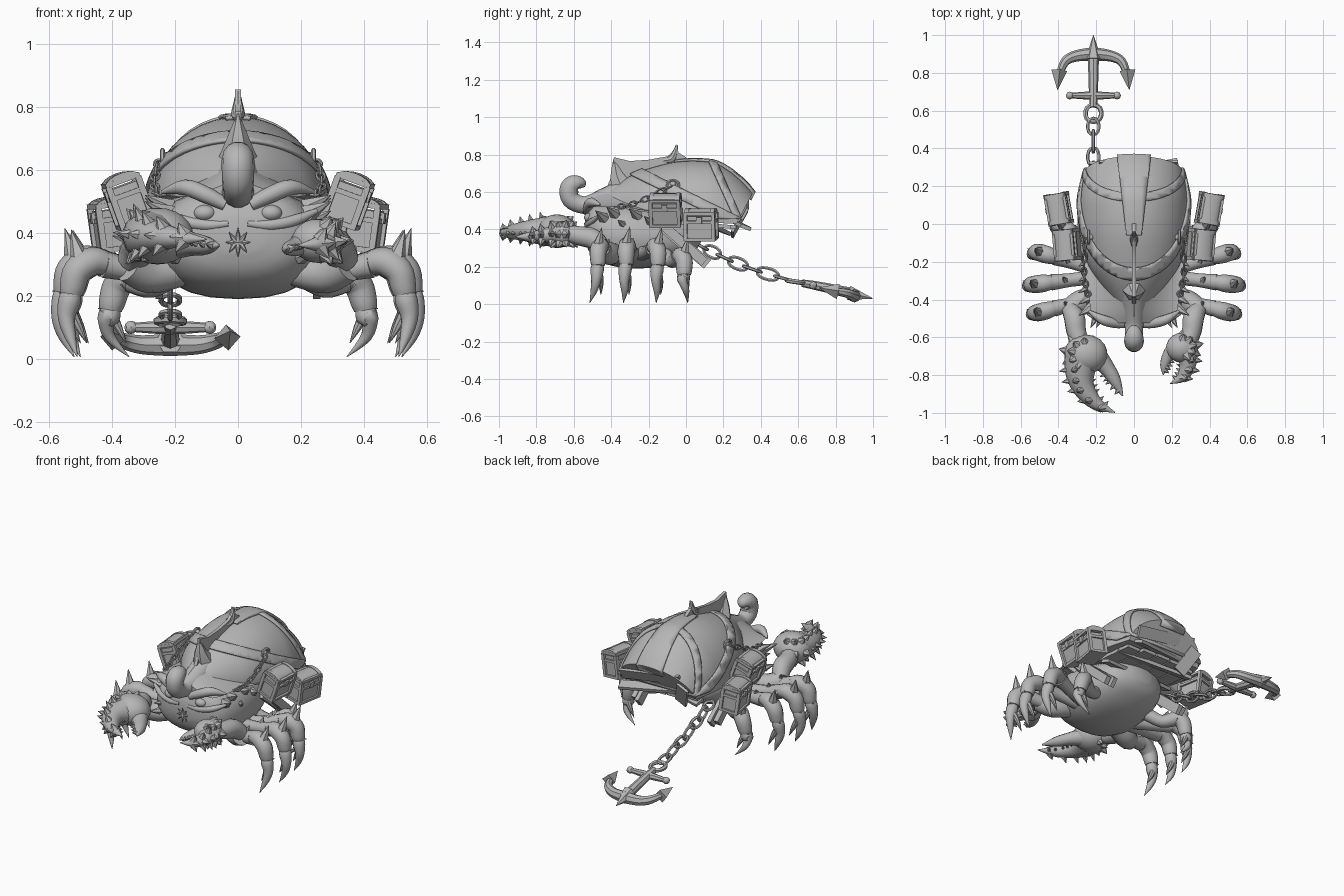
import bpy, bmesh, math, random
from mathutils import Vector, Matrix, Euler

if "Cube" in bpy.data.objects:
    bpy.data.objects.remove(bpy.data.objects["Cube"])

random.seed(4)
mat = bpy.data.materials.new("stone grey")
mat.diffuse_color = (0.47, 0.47, 0.47, 1)
mat.use_nodes = True
mat.node_tree.nodes["Principled BSDF"].inputs["Base Color"].default_value = mat.diffuse_color
V = Vector


def finish(name, bm, angle=35):
    bmesh.ops.recalc_face_normals(bm, faces=bm.faces[:])
    me = bpy.data.meshes.new(name)
    bm.to_mesh(me)
    bm.free()
    me.materials.append(mat)
    ob = bpy.data.objects.new(name, me)
    bpy.context.collection.objects.link(ob)
    bpy.ops.object.select_all(action='DESELECT')
    ob.select_set(True)
    bpy.context.view_layer.objects.active = ob
    bpy.ops.object.shade_smooth_by_angle(angle=math.radians(angle))
    return ob


def skin(bm, rings, closed=False):
    n = len(rings[0])
    vs = [[bm.verts.new(p) for p in r] for r in rings]
    for a, b in zip(vs, vs[1:] + (vs[:1] if closed else [])):
        for i in range(n):
            bm.faces.new((a[i], a[(i + 1) % n], b[(i + 1) % n], b[i]))
    if not closed:
        bm.faces.new(vs[0])
        bm.faces.new(vs[-1])


def smooth_path(pts, k):
    """Catmull-Rom through tuples of any length."""
    p = [pts[0]] + list(pts) + [pts[-1]]
    out = []
    for i in range(1, len(p) - 2):
        for j in range(k):
            t = j / k
            out.append([0.5 * (2 * b + (c - a) * t + (2 * a - 5 * b + 4 * c - d) * t * t
                        + (3 * b - a - 3 * c + d) * t ** 3)
                        for a, b, c, d in zip(p[i - 1], p[i], p[i + 1], p[i + 2])])
    return out + [list(pts[-1])]


def add_tube(bm, pts, sides=12, k=4, flat=1.0, closed=False):
    """Tube through (x, y, z, radius) points; flat squashes it."""
    path = pts if closed else smooth_path(pts, k)
    c = [V(p[:3]) for p in path]
    rings, m = [], len(c)
    for i in range(m):
        nxt, prv = (c[(i + 1) % m], c[i - 1]) if closed else (c[min(i + 1, m - 1)], c[max(i - 1, 0)])
        t = (nxt - prv).normalized()
        if not rings:
            u = t.cross(V((0, 0, 1)) if abs(t.z) < 0.9 else V((0, 1, 0))).normalized()
        else:
            u = (u - t * u.dot(t)).normalized()
        w = u.cross(t)
        r = max(path[i][3], 0.0008)
        rings.append([c[i] + r * (u * math.cos(a) + w * math.sin(a) * flat)
                      for a in (2 * math.pi * j / sides for j in range(sides))])
    skin(bm, rings, closed)


def tube(name, pts, **kw):
    bm = bmesh.new()
    add_tube(bm, pts, **kw)
    return finish(name, bm)


def spike(bm, a, b, r):
    add_tube(bm, [(*a, r), (*b, 0.001)], sides=6, k=2)


def add_box(bm, c, size, rot=(0, 0, 0)):
    m = Matrix.Translation(c) @ Euler([math.radians(a) for a in rot]).to_matrix().to_4x4()
    bmesh.ops.create_cube(bm, size=1, matrix=m @ Matrix.Diagonal((*size, 1)))


def power(v, e):
    return math.copysign(abs(v) ** e, v)


def loft(bm, stations, n, half, e=1.0, flare=False):
    """Sections along y: (y, half width, bottom, top, shear)."""
    rings = []
    for y, w, zb, zt, sh in smooth_path(stations, 4):
        ring = []
        for i in range(n):
            a = math.pi * i / (n - 1) if half else 2 * math.pi * i / n
            up = math.sin(a) if half else 0.5 + 0.5 * power(math.sin(a), e)
            if flare:
                up = (1 - abs(math.cos(a))) ** 1.6
            z = zb + (zt - zb) * up
            ring.append((w * power(math.cos(a), e), y + sh * (z - zb), z))
        rings.append(ring)
    skin(bm, rings)


# Overturned ship hull carried as a shell
HULL = [(-.52, .035, .49, .54, 0), (-.42, .1, .50, .61, 0), (-.3, .19, .50, .685, 0),
        (-.2, .25, .49, .725, 0), (-.05, .288, .46, .762, 0), (.06, .298, .44, .768, .1),
        (.14, .292, .435, .74, .2), (.27, .262, .43, .60, .53)]
bm = bmesh.new()
loft(bm, HULL, 25, True)
finish("hull", bm, 30)

# Flared bow that sweeps out over the eyes
bm = bmesh.new()
loft(bm, [(-.525, .19, .515, .575, 0), (-.47, .225, .52, .61, 0), (-.38, .24, .52, .65, 0),
          (-.28, .255, .51, .69, 0), (-.15, .27, .49, .71, 0)], 21, True, 1.0, True)
finish("bow_flare", bm, 40)


def hull_band(name, planes, thick):
    bm = bmesh.new()
    loft(bm, HULL, 25, True)
    for co, no in planes + [((0, 0, .455), (0, 0, 1))]:
        bmesh.ops.bisect_plane(bm, geom=bm.verts[:] + bm.edges[:] + bm.faces[:],
                               plane_co=co, plane_no=no, clear_inner=True)
    bmesh.ops.delete(bm, geom=[f for f in bm.faces if abs(f.normal.z) > .8 and f.calc_center_median().z < .51],
                     context='FACES')
    ob = finish(name, bm)
    s = ob.modifiers.new("thickness", 'SOLIDIFY')
    s.thickness, s.offset = thick, 1


hull_band("slanted_strake", [((0, -.32, .70), (0, .44, .9)), ((0, -.24, .72), (0, -.44, -.9))], .012)
hull_band("keel_strip", [((-.045, 0, 0), (1, .12, 0)), ((.045, 0, 0), (-1, .12, 0)),
                         ((0, -.06, 0), (0, 1, 0)), ((0, 0, .56), (0, 0, 1))], .012)
hull_band("cross_rib", [((0, .12, .76), (0, 1, .45)), ((0, .16, .76), (0, -1, -.45))], .01)

# Keel fin with two points
bm = bmesh.new()
prof = [(-.5, .54), (-.43, .61), (-.40, .68), (-.385, .785), (-.3, .765), (-.2, .772), (-.1, .79),
        (-.07, .815), (-.05, .855), (-.04, .81), (0, .785), (.02, .74), (-.15, .70), (-.35, .6)]
f = bm.faces.new([bm.verts.new((-.01, y, z)) for y, z in prof])
new = bmesh.ops.extrude_face_region(bm, geom=[f])["geom"]
bmesh.ops.translate(bm, vec=(.02, 0, 0), verts=[v for v in new if isinstance(v, bmesh.types.BMVert)])
finish("keel_fin", bm)
tube("bow_spike", [(0, -.34, .62, .07), (0, -.37, .69, .04), (0, -.385, .78, .003)], sides=6)
tube("fin_base", [(0, -.14, .765, .006), (0, -.08, .775, .022), (0, -.055, .82, .013), (0, -.05, .85, .006)], sides=8)

# Curled prow
tube("curled_prow", [(0, -.34, .59, .075), (0, -.46, .545, .062), (0, -.55, .53, .048), (0, -.615, .56, .05),
                     (0, -.625, .615, .052), (0, -.6, .641, .05), (0, -.565, .64, .038),
                     (0, -.555, .622, .015)], sides=14)

# Crab body
bm = bmesh.new()
loft(bm, [(-.54, .08, .34, .45, 0), (-.51, .19, .27, .52, 0), (-.43, .25, .215, .545, 0), (-.28, .27, .19, .54, 0),
          (-.1, .24, .21, .5, 0), (.03, .18, .27, .46, 0), (.08, .06, .33, .42, 0)], 24, False, .85)
finish("crab_body", bm)

# Mouth
bm = bmesh.new()
for a in range(8):
    t = a * math.pi / 4
    spike(bm, (.008 * math.cos(t), -.54, .37), (.04 * math.cos(t), -.552, .37 + .045 * math.sin(t)), .012)
finish("mouth", bm)

# Deck planks below the shell and broken boards at the stern
bm = bmesh.new()
for i in range(5):
    add_box(bm, ((i - 2) * .1, .1, .425), (.092, .34 - .03 * abs(i - 2) + .02 * (i % 2), .02), (-5, 0, 0))
for y, z, w, tilt in ((.02, .40, .54, 4), (.17, .405, .5, -5), (.27, .435, .48, 6)):
    add_box(bm, (0, y, z), (w, .06, .02), (-20, tilt, 2 * tilt))
add_box(bm, (.02, .315, .515), (.42, .015, .07), (-28, 9, 0))
add_box(bm, (-.17, .285, .44), (.08, .015, .17), (-27, -25, 0))
finish("broken_planks", bm)

for s, side in ((-1, "left"), (1, "right")):
    # Slanted support boards
    bm = bmesh.new()
    add_box(bm, (s * .25, .0, .31), (.025, .3, .06), (-40, 0, 0))
    add_box(bm, (s * .285, -.02, .33), (.03, .32, .05), (-42, 0, 0))
    finish(side + "_support_boards", bm)
    # Brow, cheek and eye
    tube(side + "_brow", [(s * .04, -.53, .49, .02), (s * .1, -.525, .52, .026), (s * .17, -.505, .545, .025),
                          (s * .24, -.46, .53, .006)])
    tube(side + "_cheek_ridge", [(s * .03, -.535, .43, .01), (s * .1, -.525, .425, .018), (s * .18, -.505, .44, .018),
                                 (s * .25, -.47, .47, .008)])
    bm = bmesh.new()
    bmesh.ops.create_uvsphere(bm, u_segments=16, v_segments=10, radius=1, matrix=Matrix.Translation(
        (s * .105, -.515, .463)) @ Matrix.Diagonal((.036, .03, .026, 1)))
    finish(side + "_eye", bm)
    # Carapace edge spikes
    bm = bmesh.new()
    for y, z in ((-.46, .48), (-.4, .5), (-.34, .43), (-.28, .49), (-.2, .45)):
        spike(bm, (s * .22, y + .02, z - .02), (s * .295, y - .025, z + .02), .032)
    for x, z in ((.17, .38), (.2, .32)):
        spike(bm, (s * x, -.49, z), (s * (x + .03), -.55, z + .01), .022)
    finish(side + "_carapace_spikes", bm)

    # Walking legs with segmented armour and curved claws
    for i, (yb, yk, yt, k, foot, h) in enumerate(((-.39, -.47, -.515, .51, .51, .31), (-.28, -.32, -.335, .53, .52, .315),
                                                  (-.24, -.15, -.16, .505, .5, .31), (-.12, -.01, .01, .385, .345, .26))):
        bm = bmesh.new()

        def at(f, z, r):
            return (s * (.2 + (k - .2) * f), yb + (yk - yb) * f, z, r)

        add_tube(bm, [at(0, .27, .04), at(.4, h - .03, .036), at(.72, h - .01, .043)])
        add_tube(bm, [at(.66, h - .01, .034), at(.84, h, .046), at(1, h - .03, .046), (s * (k + .015), yk, h - .08, .042),
                      (s * (k + .02), yk, h - .105, .036)])
        add_tube(bm, [(s * (k + .015), yk, h - .09, .028), (s * (k + .025), yk - .005, h - .125, .036),
                      (s * (k + .035), yk - .01, .13, .027), (s * (k + .022), (yk + yt) / 2, .07, .018),
                      (s * foot, yt, .006, .001)])
        add_tube(bm, [(s * (k + .02), yk + .01, .15, .018), (s * (k - .005), yk + .015, .1, .013),
                      (s * (k - .03), yk + .015, .05, .001)], sides=8)
        spike(bm, (s * (k - .01), yk, h), (s * (k + .02), yk + .02, h + .1), .034)
        spike(bm, (s * (k + .01), yk, h - .1), (s * (k + .06), yk + .02, h - .1), .022)
        spike(bm, at(.5, h, 0)[:3], (s * (.21 + (k - .2) * .5), (yb + yk) / 2 + .02, h + .04), .02)
        finish(f"{side}_leg_{i + 1}", bm)

    # Treasure chests with trim, inset front and low lid
    for j, (c, rot) in enumerate((((.4, .08, .425), (0, s * 8, s * -10)), ((.35, -.11, .505), (0, s * 20, s * -5)))):
        bm = bmesh.new()
        add_box(bm, (0, 0, -.01), (.095, .145, .12))
        for z in (-.075, .02, .066):
            add_box(bm, (0, 0, z), (.115, .165, .016))
        for x in (-.05, .05):
            for y in (-.075, .075):
                add_box(bm, (x, y, -.01), (.02, .02, .14))
        rim = [(.052 * math.cos(math.pi * a / 8), .066 + .022 * math.sin(math.pi * a / 8)) for a in range(9)]
        for y, l, g in ((0, .14, .92), (-.07, .022, 1.08), (.07, .022, 1.08)):
            skin(bm, [[(x * g, y + e * l / 2, .066 + (z - .066) * g) for x, z in rim] for e in (-1, 1)])
        add_box(bm, (s * .058, 0, .03), (.012, .03, .035))
        bm.transform(Matrix.Translation((s * c[0], c[1], c[2])) @ Euler(
            [math.radians(a) for a in rot]).to_matrix().to_4x4())
        finish(f"{side}_chest_{j + 1}", bm)


# Chains of interlocking oval links
def link(bm, a, b, width, r, turn):
    a, b = V(a), V(b)
    d = (b - a).normalized()
    u = d.cross(V((0, 0, 1))).normalized()
    if turn:
        u = u.cross(d)
    c, l = (a + b) / 2, (b - a).length * .64
    pts = [(*(c + d * l * math.cos(t) + u * width * math.sin(t) * (1.25 - .25 * abs(math.sin(t)))), r)
           for t in (2 * math.pi * i / 14 for i in range(14))]
    add_tube(bm, pts, sides=6, closed=True)


def chain(name, path, n, width, r):
    bm = bmesh.new()
    p = smooth_path(path, 12)
    at = [p[round(i * (len(p) - 1) / n)] for i in range(n + 1)]
    for i in range(n):
        link(bm, at[i], at[i + 1], width, r, i % 2)
    return finish(name, bm)


for s, side in ((-1, "left"), (1, "right")):
    chain(side + "_side_chain", [(s * .25, -.08, .63), (s * .265, -.2, .57), (s * .26, -.3, .53),
                                 (s * .24, -.38, .52)], 9, .013, .005)
    bm = bmesh.new()
    link(bm, (s * .24, -.095, .635), (s * .24, -.045, .635), .028, .008, 1)
    bmesh.ops.create_uvsphere(bm, u_segments=10, v_segments=6, radius=.018,
                              matrix=Matrix.Translation((s * .23, -.07, .64)))
    finish(side + "_chain_ring", bm)
chain("anchor_chain", [(-.215, .06, .32), (-.215, .2, .25), (-.215, .36, .185), (-.215, .55, .13)], 7, .03, .009)

# Anchor lying behind
ax = -.215
bm = bmesh.new()
link(bm, (ax, .55, .125), (ax, .62, .115), .042, .013, 0)
add_tube(bm, [(ax, .62, .112, .02), (ax, .7, .098, .024), (ax, .9, .055, .03)], sides=8)
spike(bm, (ax, .87, .06), (ax, 1.0, .03), .045)
add_tube(bm, [(ax - .125, .68, .1, .014), (ax, .68, .1, .022), (ax + .125, .68, .1, .014)], sides=8)
for s in (-1, 1):
    bmesh.ops.create_uvsphere(bm, u_segments=8, v_segments=6, radius=.021,
                              matrix=Matrix.Translation((ax + s * .125, .68, .1)))
    add_tube(bm, [(ax, .9, .045, .036), (ax + s * .09, .89, .045, .03), (ax + s * .15, .86, .058, .025),
                  (ax + s * .18, .79, .072, .018)], sides=8)
    add_tube(bm, [(ax + s * .18, .815, .068, .001), (ax + s * .181, .813, .068, .042),
                  (ax + s * .19, .71, .088, .001)], sides=4, k=1)
finish("anchor", bm)


# Pincers: arm, palm, two toothed fingers and spikes
def pincer(name, s, palm, size, height, outer, inner, teeth):
    bm = bmesh.new()
    add_tube(bm, [(s * .18, -.38, .28, .05), (s * .28, -.41, .27, .062), (s * .35, -.46, .30, .056)])
    add_tube(bm, [(s * .34, -.45, .31, .045), (s * .315, -.5, .35, .056), (s * .305, -.57, .365, .052),
                  (s * .28, -.64, .38, .045)])
    c = V(palm)
    bmesh.ops.create_uvsphere(bm, u_segments=18, v_segments=12, radius=1,
                              matrix=Matrix.Translation(c) @ Matrix.Diagonal((*size, height, 1)))
    for fi in (outer, inner):
        add_tube(bm, fi, flat=.9)
    # Teeth between the fingers
    for fi, other in ((outer, inner), (inner, outer)):
        p, q = smooth_path(fi, 6), smooth_path(other, 6)
        for i in range(teeth):
            f = .45 + .45 * i / teeth
            a, b = p[int(f * len(p))], q[int(f * len(q))]
            d = (V(b[:3]) - V(a[:3])).normalized()
            spike(bm, V(a[:3]) + d * a[3] * .6, V(a[:3]) + d * (a[3] + .02), .015)
    # Spikes over the palm and outer finger
    for a in range(5):
        t = math.radians(-60 + a * 36)
        for e in (-.8, 0, .8):
            d = V((s * math.cos(t) * math.cos(e), math.sin(t) * math.cos(e), math.sin(e)))
            o = V((d.x * size[0], d.y * size[1], d.z * height))
            spike(bm, c + o * .8, c + o + d * random.uniform(.02, .035), .034)
    for p in smooth_path(outer, 3)[2:-2:2]:
        for dz in (-.8, .1, .9):
            o = V((s * math.sqrt(1 - dz * dz), -.2, dz))
            spike(bm, V(p[:3]) + o * p[3] * .6, V(p[:3]) + o * (p[3] + .03), .026)
    finish(name, bm)


pincer("large_pincer", -1, (-.255, -.69, .39), (.115, .105), .09,
       [(-.275, -.7, .39, .095), (-.285, -.79, .39, .078), (-.265, -.87, .39, .058), (-.2, -.95, .385, .036),
        (-.1, -.998, .38, .002)],
       [(-.2, -.7, .37, .06), (-.145, -.76, .365, .042), (-.1, -.83, .36, .032), (-.06, -.91, .36, .004)], 5)
pincer("small_pincer", 1, (.255, -.655, .375), (.085, .08), .07,
       [(.27, -.66, .375, .06), (.285, -.74, .37, .045), (.255, -.81, .365, .028), (.19, -.845, .36, .002)],
       [(.215, -.66, .365, .045), (.18, -.7, .355, .032), (.16, -.75, .35, .022), (.155, -.8, .35, .002)], 4)
